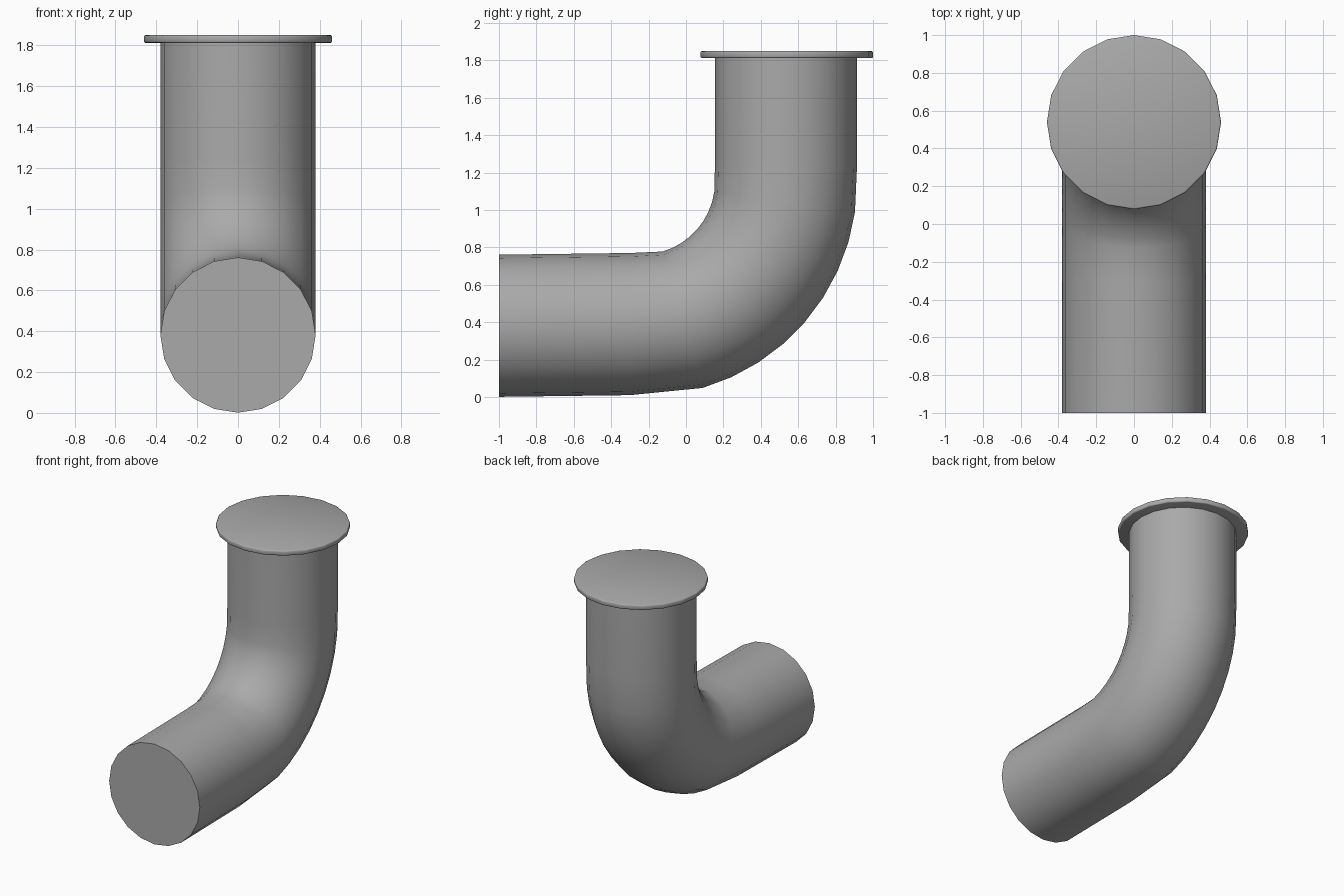
import bpy, bmesh, math
from mathutils import Vector

cube = bpy.data.objects.get("Cube")
if cube:
    bpy.data.objects.remove(cube, do_unlink=True)

SIDES = 20
RADIUS = 0.38

grey = bpy.data.materials.new("pipe grey")
grey.use_nodes = True
colour = (0.4, 0.4, 0.4, 1)
grey.diffuse_color = colour
grey.node_tree.nodes["Principled BSDF"].inputs["Base Color"].default_value = colour


def finish(name, bm):
    """Turn a bmesh into a smooth-shaded object with sharp rims."""
    bmesh.ops.recalc_face_normals(bm, faces=bm.faces[:])
    mesh = bpy.data.meshes.new(name)
    bm.to_mesh(mesh)
    bm.free()
    mesh.materials.append(grey)
    obj = bpy.data.objects.new(name, mesh)
    bpy.context.collection.objects.link(obj)
    bpy.ops.object.select_all(action='DESELECT')
    obj.select_set(True)
    bpy.context.view_layer.objects.active = obj
    bpy.ops.object.shade_smooth_by_angle(angle=math.radians(50))
    return obj


# Path of the elbow: (y, z, turn) for each ring
BEND_RADIUS = 0.77
BEND_Y, BEND_Z = -0.235, 1.152
step = math.pi / 22
path = [(-1, 0.381, 0), (-0.3, 0.39, 0)]
for i in range(2, 11):
    a = i * step
    path.append((BEND_Y + BEND_RADIUS * math.sin(a),
                 BEND_Z - BEND_RADIUS * math.cos(a), a))
path += [(0.535, 1.25, math.pi / 2), (0.535, 1.82, math.pi / 2)]

# Elbow pipe, swept ring by ring and capped
bm = bmesh.new()
rings = []
for y, z, turn in path:
    across = Vector((0, -math.sin(turn), math.cos(turn)))
    ring = []
    for k in range(SIDES):
        t = math.tau * k / SIDES
        offset = Vector((math.cos(t), 0, 0)) + across * math.sin(t)
        ring.append(bm.verts.new(Vector((0, y, z)) + offset * RADIUS))
    rings.append(ring)
for lower, upper in zip(rings, rings[1:]):
    for k in range(SIDES):
        n = (k + 1) % SIDES
        bm.faces.new((lower[k], lower[n], upper[n], upper[k]))
bm.faces.new(rings[0])
bm.faces.new(rings[-1])
finish("elbow_pipe", bm)

# Flange disc on the upright end, with softened rims
bm = bmesh.new()
bmesh.ops.create_cone(bm, cap_ends=True, segments=SIDES,
                      radius1=0.461, radius2=0.461, depth=0.038)
rims = [e for e in bm.edges if abs(e.verts[0].co.z - e.verts[1].co.z) < 0.001]
bmesh.ops.bevel(bm, geom=rims, offset=0.008, segments=2, profile=0.5,
                affect='EDGES')
flange = finish("end_flange", bm)
flange.location = (0, 0.539, 1.831)
